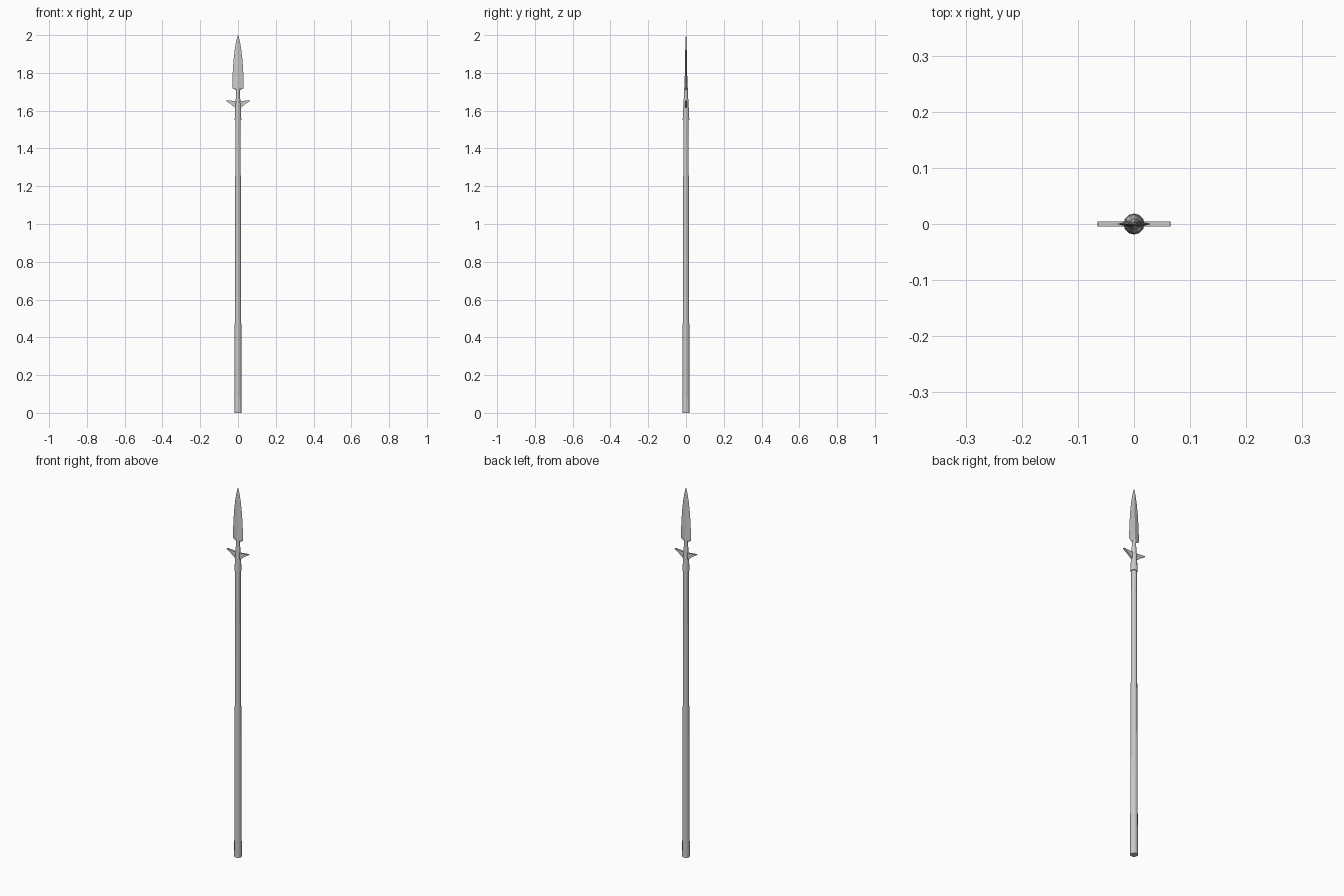
import bpy, bmesh, math

if "Cube" in bpy.data.objects:
    bpy.data.objects.remove(bpy.data.objects["Cube"])

SIDES = 12


def finish(name, bm):
    bmesh.ops.recalc_face_normals(bm, faces=bm.faces)
    mesh = bpy.data.meshes.new(name)
    bm.to_mesh(mesh)
    bm.free()
    obj = bpy.data.objects.new(name, mesh)
    bpy.context.collection.objects.link(obj)
    return obj


def loft(name, sections, sides):
    """Skin a stack of elliptical rings given as (z, half_x, half_y)."""
    bm = bmesh.new()
    rings = []
    for z, rx, ry in sections:
        rings.append([bm.verts.new((rx * math.cos(2 * math.pi * i / sides),
                                    ry * math.sin(2 * math.pi * i / sides), z))
                      for i in range(sides)])
    for low, high in zip(rings, rings[1:]):
        for i in range(sides):
            j = (i + 1) % sides
            bm.faces.new((low[i], low[j], high[j], high[i]))
    bm.faces.new(rings[0][::-1])
    bm.faces.new(rings[-1])
    return finish(name, bm)


def plate(name, outline, half_y):
    """Extrude an xz outline through y."""
    bm = bmesh.new()
    face = bm.faces.new([bm.verts.new((x, -half_y, z)) for x, z in outline])
    moved = bmesh.ops.extrude_face_region(bm, geom=[face])["geom"]
    bmesh.ops.translate(bm, vec=(0, 2 * half_y, 0),
                        verts=[v for v in moved if isinstance(v, bmesh.types.BMVert)])
    return finish(name, bm)


# Tapered pole
loft("shaft", [(0, 0.0188, 0.0188), (1.57, 0.0135, 0.0135)], SIDES)

# Metal socket narrowing into the neck and blade
loft("socket", [(z, r, r) for z, r in
                [(1.55, 0.0175), (1.60, 0.0155), (1.65, 0.0125), (1.69, 0.0105),
                 (1.72, 0.0095), (1.77, 0.006)]], SIDES)

# Leaf blade with a diamond cross-section
loft("blade", [(1.705, 0.006, 0.005), (1.72, 0.030, 0.0078), (1.735, 0.0305, 0.0075),
               (1.80, 0.028, 0.0063), (1.87, 0.0235, 0.005), (1.93, 0.0165, 0.0038),
               (1.97, 0.009, 0.0025), (1.99, 0.004, 0.0015), (2.0, 0.0008, 0.0005)], 4)

# Pair of wing lugs below the blade
wing = [(0.004, 1.612), (0.016, 1.617), (0.027, 1.625), (0.040, 1.636),
        (0.065, 1.652), (0.064, 1.655), (0.040, 1.653), (0.020, 1.651), (0.004, 1.650)]
for side, label in ((1, "right"), (-1, "left")):
    plate("wing_" + label, [(side * x, z) for x, z in wing], 0.0045)
